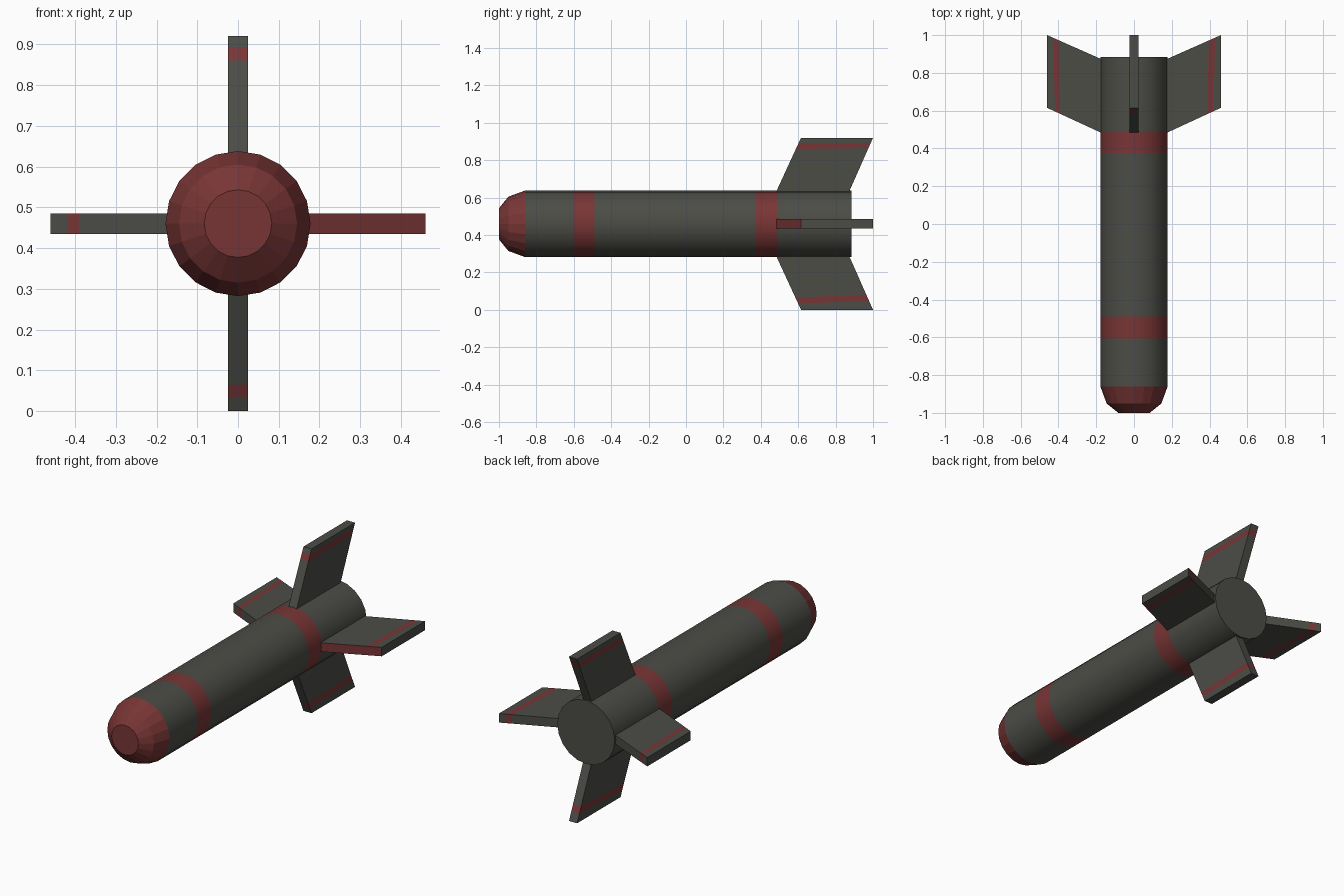
import bpy, math
from mathutils import Matrix

if "Cube" in bpy.data.objects:
    bpy.data.objects.remove(bpy.data.objects["Cube"])

SIDES, R, ZC = 20, 0.178, 0.46


def material(name, rgb):
    m = bpy.data.materials.new(name)
    m.diffuse_color = (*rgb, 1)
    m.use_nodes = True
    m.node_tree.nodes["Principled BSDF"].inputs["Base Color"].default_value = m.diffuse_color
    return m


MATS = [material("dark_olive_grey", (0.072, 0.072, 0.062)),
        material("dull_red", (0.19, 0.036, 0.036))]


def make(name, verts, faces, colours):
    me = bpy.data.meshes.new(name)
    me.from_pydata(verts, [], faces)
    for m in MATS:
        me.materials.append(m)
    for p, c in zip(me.polygons, colours):
        p.material_index = c
    ob = bpy.data.objects.new(name, me)
    bpy.context.collection.objects.link(ob)
    return ob


# Body: rings of (y, radius, colour of the band behind the ring)
rings = [(-1.0, 0.083, 1), (-0.95, 0.145, 1), (-0.86, R, 0), (-0.605, R, 1),
         (-0.49, R, 0), (0.375, R, 1), (0.49, R, 0), (0.885, R, 0)]
verts = []
for y, r, _ in rings:
    for i in range(SIDES):
        a = 2 * math.pi * i / SIDES
        verts.append((r * math.cos(a), y, ZC + r * math.sin(a)))
faces, colours = [tuple(range(SIDES))], [1]
for k in range(len(rings) - 1):
    for i in range(SIDES):
        j = (i + 1) % SIDES
        a, b = k * SIDES, (k + 1) * SIDES
        faces.append((a + i, b + i, b + j, a + j))
        colours.append(rings[k][2])
last = (len(rings) - 1) * SIDES
faces.append(tuple(reversed(range(last, last + SIDES))))
colours.append(0)
body = make("rocket_body", verts, faces, colours)
# smooth barrel, faceted nose, flat ends
for p in body.data.polygons:
    p.use_smooth = len(p.vertices) == 4 and p.center.y > -0.86


# Fins: swept plates with a painted stripe near the tip
def fin(name, angle, front, back, red_front=False):
    t, r0, r1 = 0.025, 0.16, 0.46
    fr, br = [r0, *front, r1], [r0, *back, r1]
    vs, fs, cs = [], [], []
    for f, b in zip(fr, br):
        yf = 0.485 + (f - R) * 0.13 / 0.282
        yb = 0.875 + (b - R) * 0.125 / 0.282
        vs += [(f, yf, -t), (b, yb, -t), (b, yb, t), (f, yf, t)]
    for k in range(3):
        for i in range(4):
            j = (i + 1) % 4
            a, b = 4 * k, 4 * k + 4
            fs.append((a + i, a + j, b + j, b + i))
            cs.append(1 if k == 1 or (red_front and i == 3) else 0)
    fs += [(3, 2, 1, 0), (12, 13, 14, 15)]
    cs += [0, 0]
    ob = make(name, vs, fs, cs)
    ob.data.transform(Matrix.Translation((0, 0, ZC)) @
                      Matrix.Rotation(-angle, 4, 'Y'))


fin("right_fin", 0, (0.387, 0.42), (0.397, 0.43), True)
fin("top_fin", math.pi / 2, (0.40, 0.433), (0.405, 0.433))
fin("left_fin", math.pi, (0.39, 0.417), (0.40, 0.43))
fin("bottom_fin", -math.pi / 2, (0.395, 0.427), (0.378, 0.412))
